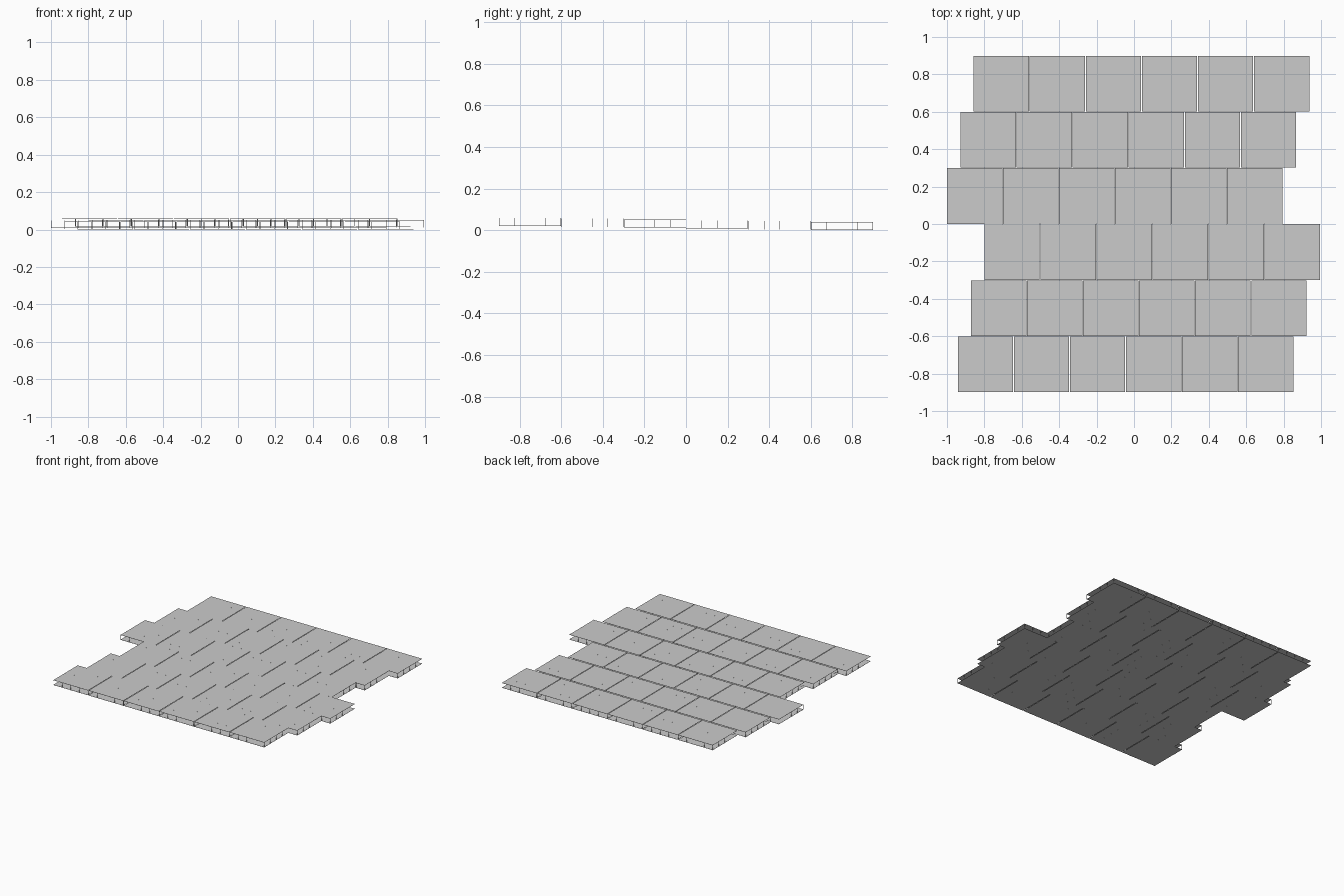
import bpy, bmesh
from mathutils import Matrix, Vector

if "Cube" in bpy.data.objects:
    bpy.data.objects.remove(bpy.data.objects["Cube"])

PITCH, TILE, N = 0.3, 0.296, 6
PLATE, POST = 0.001, 0.0018
GAP = 0.0365                                            # spacing between plates
ROW_START = [-0.942, -0.871, -0.8, -1.0, -0.927, -0.857]  # left edge, front to back


def box(bm, centre, size):
    m = Matrix.Translation(Vector(centre)) @ Matrix.Diagonal((*size, 1))
    bmesh.ops.create_cube(bm, size=1, matrix=m)


def finish(bm, name):
    me = bpy.data.meshes.new(name)
    bm.to_mesh(me)
    bm.free()
    bpy.context.collection.objects.link(bpy.data.objects.new(name, me))


for r, x0 in enumerate(ROW_START):
    y = (r - 2.5) * PITCH
    low = 0.023 - 0.004 * r                             # rows step down to the back
    plates, posts = bmesh.new(), bmesh.new()
    for c in range(N):
        x = x0 + TILE / 2 + c * 0.2996
        # open sandwich: top and bottom sheet
        for z in (low, low + GAP):
            box(plates, (x, y, z), (TILE, 0.298, PLATE))
        # thin pins in a 5 x 5 grid, just breaking both sheets
        for i in range(-2, 3):
            for j in range(-2, 3):
                box(posts, (x + i * 0.0735, y + j * 0.0738, low + GAP / 2),
                    (POST, POST, GAP + 0.003))
    # shift so the lowest pins rest on the floor
    for bm in (plates, posts):
        bmesh.ops.translate(bm, verts=bm.verts, vec=(0, 0, -0.0015))
    finish(plates, f"tile_sheets_row_{r + 1}")
    finish(posts, f"tile_pins_row_{r + 1}")
